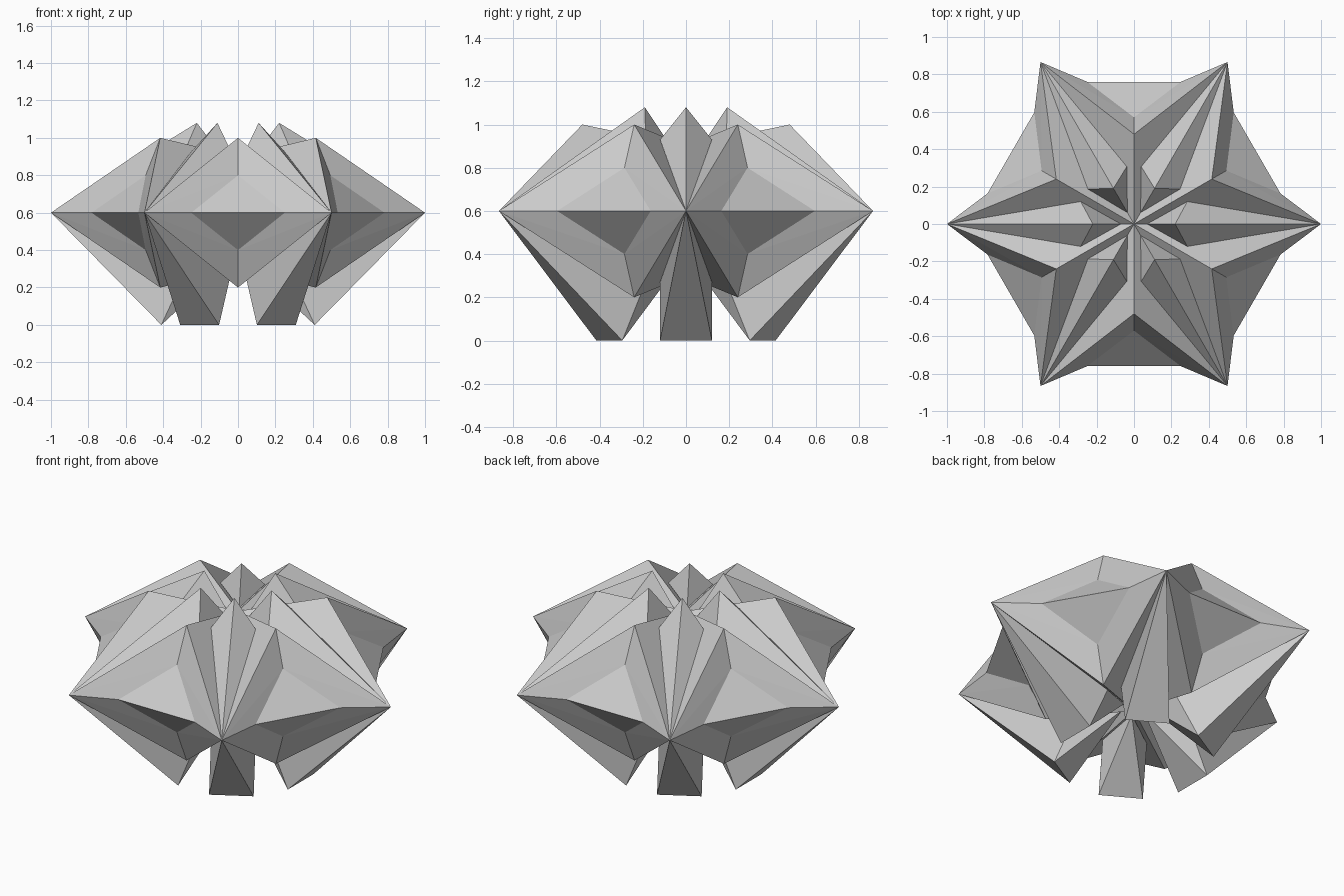
import bpy, bmesh
from math import radians
from mathutils import Matrix, Vector

if "Cube" in bpy.data.objects:
    bpy.data.objects.remove(bpy.data.objects["Cube"])

MID = 0.6      # height of the outer star tips


def flip(p):
    """Mirror a point across the middle height."""
    return (p[0], p[1], 2 * MID - p[2])


def side(p):
    """Mirror a point across its sector plane."""
    return (p[0], -p[1], p[2])


def star_part(name, faces, start=0):
    """Repeat the faces of one sector six times round z."""
    bm = bmesh.new()
    for k in range(6):
        rot = Matrix.Rotation(radians(start + 60 * k), 3, 'Z')
        for f in faces:
            bm.faces.new([bm.verts.new(rot @ Vector(p)) for p in f])
    bmesh.ops.remove_doubles(bm, verts=bm.verts, dist=0.0005)
    bmesh.ops.recalc_face_normals(bm, faces=bm.faces)
    mesh = bpy.data.meshes.new(name)
    bm.to_mesh(mesh)
    bm.free()
    obj = bpy.data.objects.new(name, mesh)
    bpy.context.collection.objects.link(obj)
    return obj


# Star body: each sector lies between two tips, with a recessed outer wall
tip = (0.866, 0.5, MID)
peak = (0.48, 0, 1.0)
dent = (0.76, 0.25, MID)
dent_top = (0.57, 0, 0.8)
centre = (0, 0, 0.9)
half = [(tip, dent, dent_top), (tip, dent_top, peak), (tip, peak, centre)]
upper = half + [tuple(side(p) for p in f) for f in half]
upper.append((dent, side(dent), dent_top))
body = upper + [tuple(flip(p) for p in f) for f in upper]
star_part("star_body", body, 30)

# Upper fins: kite-based pyramids running from each tip toward the centre
point = (1, 0, MID)
shoulder = (0.285, 0.12, 0.93)
inner = (0.07, 0, 0.885)
apex = (0.22, 0, 1.08)
fin = [(point, shoulder, apex), (shoulder, inner, apex)]
fin += [tuple(side(p) for p in f) for f in fin]
star_part("upper_fin", fin)

# Lower legs: the same kite base, pulled down to a straight foot edge
foot = (0.41, 0.12, 0)
low, low_inner = flip(shoulder), flip(inner)
leg = [(point, low, foot), (low, low_inner, foot)]
leg += [tuple(side(p) for p in f) for f in leg]
leg += [(point, foot, side(foot)), (foot, side(foot), low_inner)]
star_part("lower_leg", leg)
